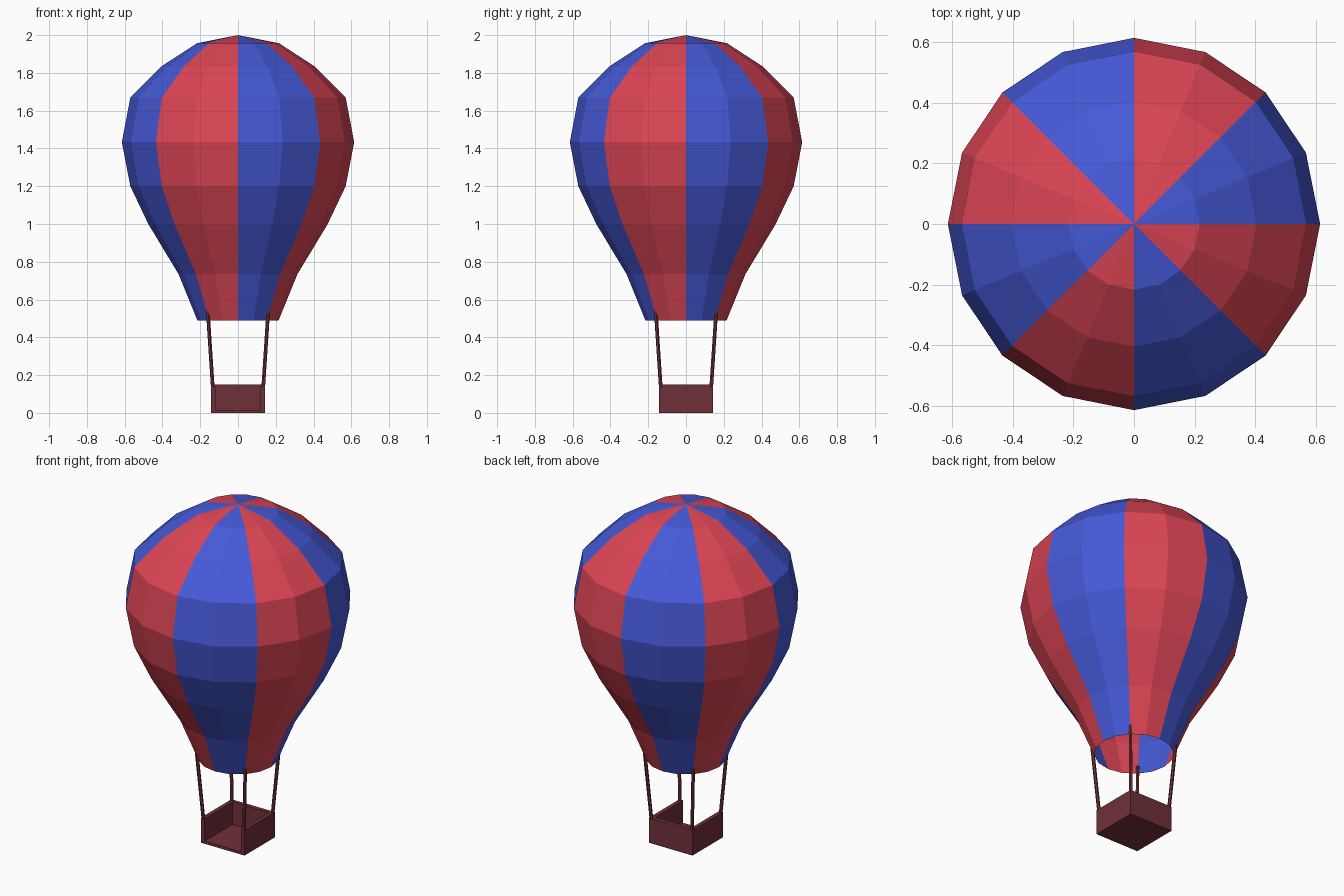
import bpy, bmesh
from math import cos, sin, pi
from mathutils import Vector

if "Cube" in bpy.data.objects:
    bpy.data.objects.remove(bpy.data.objects["Cube"])


def material(name, rgb):
    m = bpy.data.materials.new(name)
    m.diffuse_color = (*rgb, 1)
    m.use_nodes = True
    m.node_tree.nodes["Principled BSDF"].inputs["Base Color"].default_value = m.diffuse_color
    return m


RED = material("red_cloth", (0.72, 0.06, 0.09))
BLUE = material("blue_cloth", (0.06, 0.10, 0.68))
BROWN = material("dark_wicker", (0.16, 0.03, 0.04))


def finish(name, bm, mats):
    mesh = bpy.data.meshes.new(name)
    bm.to_mesh(mesh)
    bm.free()
    for m in mats:
        mesh.materials.append(m)
    ob = bpy.data.objects.new(name, mesh)
    bpy.context.collection.objects.link(ob)
    return ob


# Envelope: 16-sided lathe, open at the mouth, coloured in pairs of panels
N = 16
profile = [(0.215, 0.49), (0.315, 0.735), (0.475, 1.0), (0.57, 1.2),
           (0.615, 1.433), (0.57, 1.67), (0.405, 1.835), (0.217, 1.957)]
bm = bmesh.new()
rings = [[bm.verts.new((r * cos(2 * pi * i / N), r * sin(2 * pi * i / N), z))
          for i in range(N)] for r, z in profile]
apex = bm.verts.new((0, 0, 2))
for i in range(N):
    j = (i + 1) % N
    faces = [bm.faces.new((a[i], a[j], b[j], b[i])) for a, b in zip(rings, rings[1:])]
    faces.append(bm.faces.new((rings[-1][i], rings[-1][j], apex)))
    for f in faces:
        f.material_index = (i // 2) % 2
finish("envelope", bm, [BLUE, RED])

# Basket: floor and three walls, open at the front
H, T, TOP = 0.143, 0.024, 0.15


def box(name, lo, hi):
    bm = bmesh.new()
    bmesh.ops.create_cube(bm, size=1)
    lo, hi = Vector(lo), Vector(hi)
    for v in bm.verts:
        v.co = Vector((v.co[k] + 0.5) * (hi[k] - lo[k]) + lo[k] for k in range(3))
    return finish(name, bm, [BROWN])


box("basket_floor", (-H, -H, 0), (H, H, 0.016))
box("basket_back_wall", (-H, H - T, 0.016), (H, H, TOP))
for side, x0, x1 in (("left", -H, T - H), ("right", H - T, H)):
    box(f"basket_{side}_wall", (x0, -H, 0.016), (x1, H - T, TOP))

# Ropes: one leaning post from each basket corner up to the mouth
for sx, s in ((-1, "left"), (1, "right")):
    for sy, d in ((-1, "front"), (1, "back")):
        a = Vector((sx * 0.13, sy * 0.13, 0.08))
        b = Vector((sx * 0.16, sy * 0.16, 0.54))
        bm = bmesh.new()
        bmesh.ops.create_cone(bm, cap_ends=True, segments=6, radius1=0.01,
                              radius2=0.01, depth=(b - a).length)
        rot = (b - a).to_track_quat('Z', 'Y').to_matrix()
        for v in bm.verts:
            v.co = rot @ v.co + (a + b) / 2
        finish(f"{d}_{s}_rope", bm, [BROWN])
